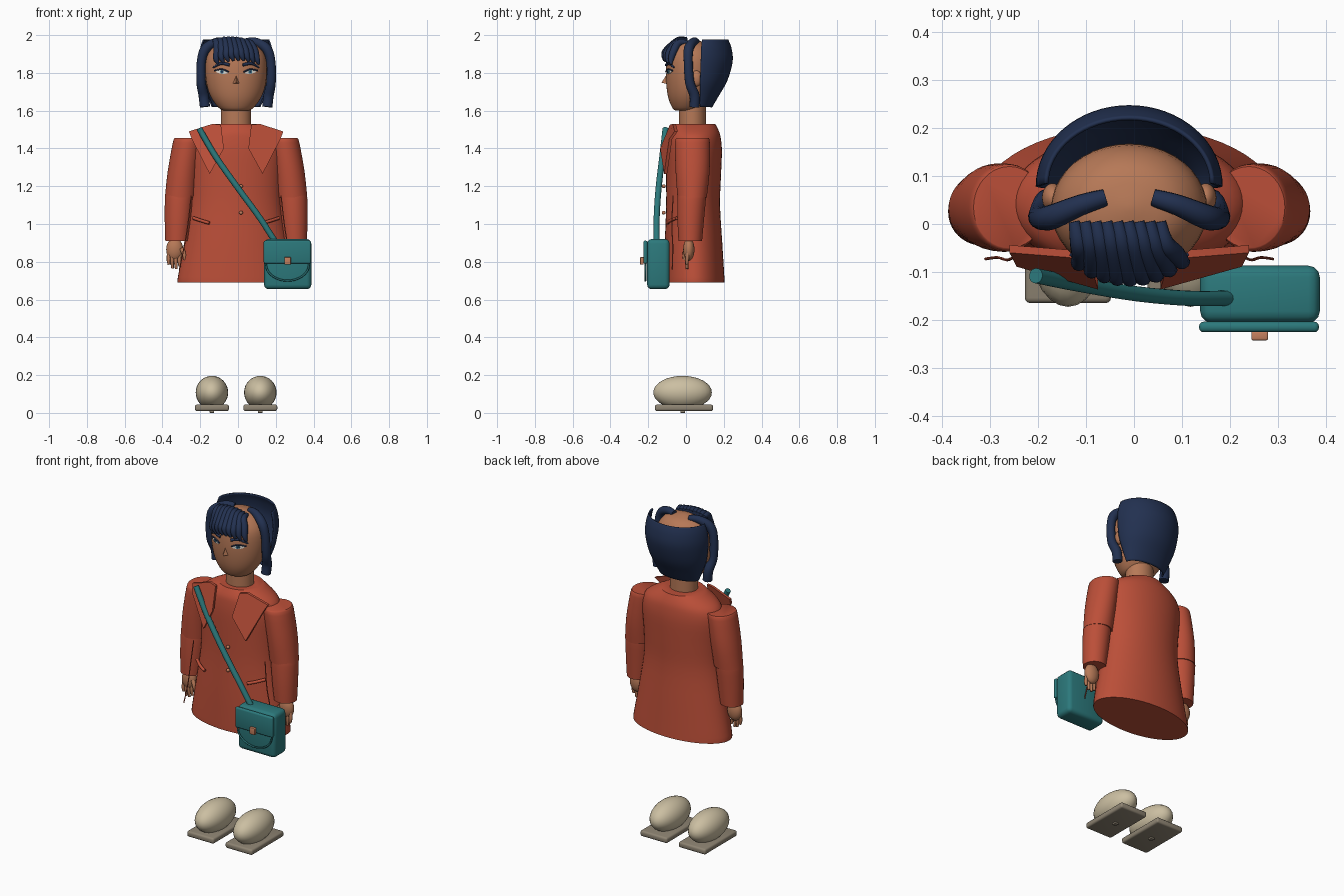
import bpy, bmesh, math
from mathutils import Vector

if "Cube" in bpy.data.objects:
    bpy.data.objects.remove(bpy.data.objects["Cube"])

CX = -0.01  # body symmetry axis


def mat(name, c):
    m = bpy.data.materials.new(name)
    m.diffuse_color = (*c, 1)
    m.use_nodes = True
    m.node_tree.nodes["Principled BSDF"].inputs["Base Color"].default_value = m.diffuse_color
    return m


COAT = mat("rust_coat", (0.50, 0.078, 0.04))
SKIN = mat("skin", (0.47, 0.19, 0.095))
HAIR = mat("navy_hair", (0.016, 0.03, 0.08))
TEAL = mat("teal_leather", (0.025, 0.19, 0.20))
SHOE = mat("cream_shoe", (0.60, 0.52, 0.36))
SOLE = mat("taupe_sole", (0.27, 0.23, 0.17))
COPPER = mat("copper", (0.55, 0.21, 0.11))
WHITE = mat("eye_white", (0.75, 0.72, 0.66))
IRIS = mat("eye_blue", (0.05, 0.20, 0.28))


def finish(name, bm, m, angle=40):
    bmesh.ops.recalc_face_normals(bm, faces=bm.faces)
    me = bpy.data.meshes.new(name)
    bm.to_mesh(me)
    bm.free()
    me.materials.append(m)
    ob = bpy.data.objects.new(name, me)
    bpy.context.collection.objects.link(ob)
    bpy.ops.object.select_all(action='DESELECT')
    bpy.context.view_layer.objects.active = ob
    ob.select_set(True)
    bpy.ops.object.shade_smooth_by_angle(angle=math.radians(angle))
    return ob


def loft(name, rings, m, closed=True, cap=True, angle=40):
    """Skin a list of equal-length point rings."""
    bm = bmesh.new()
    vs = [[bm.verts.new(p) for p in r] for r in rings]
    n = len(vs[0])
    for a, b in zip(vs, vs[1:]):
        for i in range(n if closed else n - 1):
            j = (i + 1) % n
            bm.faces.new((a[i], a[j], b[j], b[i]))
    if cap:
        bm.faces.new(vs[0])
        bm.faces.new(vs[-1])
    return finish(name, bm, m, angle)


def oval(x, y, z, rx, ry, n=40):
    return [(x + rx * math.cos(2 * math.pi * i / n), y + ry * math.sin(2 * math.pi * i / n), z) for i in range(n)]


def ball(name, c, r, m):
    bm = bmesh.new()
    bmesh.ops.create_uvsphere(bm, u_segments=28, v_segments=16, radius=1)
    for v in bm.verts:
        v.co = Vector([c[k] + r[k] * v.co[k] for k in range(3)])
    return finish(name, bm, m, 60)


def box(name, lo, hi, m, bevel):
    bm = bmesh.new()
    bmesh.ops.create_cube(bm, size=1)
    for v in bm.verts:
        v.co = Vector([lo[k] + (hi[k] - lo[k]) * (v.co[k] + .5) for k in range(3)])
    bmesh.ops.bevel(bm, geom=bm.edges[:], offset=bevel, segments=3, profile=.5, affect='EDGES')
    return finish(name, bm, m)


def smooth(pts, steps=6):
    """Catmull-Rom through points of any dimension."""
    p = [pts[0], *pts, pts[-1]]
    out = []
    for a, b, c, d in zip(p, p[1:], p[2:], p[3:]):
        for k in range(steps):
            t = k / steps
            out.append([.5 * (2 * q + (r - o) * t + (2 * o - 5 * q + 4 * r - s) * t * t
                        + (3 * q - o - 3 * r + s) * t ** 3) for o, q, r, s in zip(a, b, c, d)])
    return out + [list(pts[-1])]


def tube(name, pts, m, n=12):
    """Round tube through (x, y, z, radius) points."""
    p = smooth(pts)
    rings = []
    side = None
    for i, q in enumerate(p):
        t = (Vector(p[min(i + 1, len(p) - 1)][:3]) - Vector(p[max(i - 1, 0)][:3])).normalized()
        side = t.orthogonal() if side is None else side - t * side.dot(t)
        side.normalize()
        up = t.cross(side)
        rings.append([Vector(q[:3]) + q[3] * (side * math.cos(a) + up * math.sin(a))
                      for a in [2 * math.pi * k / n for k in range(n)]])
    return loft(name, rings, m, angle=50)


# Coat body: height, half width, front y, back y
coat = [(.69, .31, -.115, .205), (.72, .308, -.115, .203), (.90, .275, -.112, .192), (1.10, .243, -.105, .18),
        (1.25, .243, -.105, .185), (1.38, .252, -.105, .19), (1.45, .24, -.1, .185),
        (1.49, .20, -.092, .175), (1.53, .125, -.07, .155)]
loft("coat_body", [oval(CX, (f + b) / 2, z, w, (b - f) / 2, 56) for z, w, f, b in smooth(coat, 3)], COAT)

# Neck and head: height, radius, centre y
loft("neck", [oval(CX, .034, z, .08, .071) for z in (1.48, 1.68)], SKIN)
head_prof = smooth([(1.602, .07, .0), (1.615, .092, .005), (1.66, .127, .015), (1.72, .152, .025), (1.80, .163, .03),
                    (1.88, .157, .032), (1.93, .128, .034), (1.96, .085, .034), (1.975, .01, .034)], 3)
DEPTH = .84
loft("head", [oval(CX, y, z, r, r * DEPTH) for z, r, y in head_prof], SKIN, angle=60)


def face_y(x, z):
    for (z0, r0, y0), (z1, r1, y1) in zip(head_prof, head_prof[1:]):
        if z0 <= z <= z1:
            t = (z - z0) / (z1 - z0)
            r = r0 + (r1 - r0) * t
            return y0 + (y1 - y0) * t - DEPTH * math.sqrt(max(r * r - (x - CX) ** 2, 0))
    return 0


def face_disc(name, x, z, rx, rz, tilt, lift, m):
    ring = []
    for k in range(16):
        a = 2 * math.pi * k / 16
        u, v = rx * math.cos(a), rz * math.sin(a)
        ring.append((x + u, z + v + u * tilt))
    loft(name, [[(u, face_y(u, v) - h, v) for u, v in ring] for h in (lift, lift - .006)], m)


# Nose
bm = bmesh.new()
nv = [bm.verts.new(p) for p in ((CX, -.098, 1.80), (CX - .026, -.09, 1.742), (CX + .026, -.09, 1.742),
                                (CX, -.13, 1.747))]
for f in ((0, 1, 3), (0, 3, 2), (1, 2, 3), (0, 2, 1)):
    bm.faces.new([nv[k] for k in f])
finish("nose", bm, SKIN)

for s in (-1, 1):
    tag = "left" if s > 0 else "right"

    def P(x, y, z, *r):
        return (CX + s * x, y, z, *r)

    # Eyes, lids, brows and ears
    ex = CX + s * .075
    face_disc(tag + "_eye", ex, 1.806, .033, .011, s * .1, .004, WHITE)
    face_disc(tag + "_iris", ex, 1.806, .010, .010, 0, .006, IRIS)
    face_disc(tag + "_pupil", ex, 1.806, .005, .006, 0, .008, HAIR)
    tube(tag + "_eyelid", [(CX + s * x, face_y(CX + s * x, z) - .004, z, .004)
                           for x, z in ((.04, 1.805), (.075, 1.819), (.115, 1.812))], HAIR, 8)
    tube(tag + "_brow", [(CX + s * x, face_y(CX + s * x, z) - .003, z, r)
                         for x, z, r in ((.035, 1.842, .008), (.08, 1.85, .008), (.122, 1.828, .004))], HAIR, 8)
    ball(tag + "_ear", P(.16, .055, 1.77), (.022, .03, .042), SKIN)

    # Side hair lock
    tube(tag + "_hair_lock", [P(.05, .055, 1.965, .018), P(.10, .04, 1.965, .022), P(.16, .015, 1.93, .026),
                              P(.184, .012, 1.86, .024), P(.185, .02, 1.75, .025), P(.172, .045, 1.68, .027),
                              P(.165, .045, 1.62, .027)], HAIR, 14)

    # Sleeves: height, inner x, outer x, front y, back y
    upper = [(1.455, .175, .325, -.05, .12), (1.43, .178, .335, -.058, .126), (1.28, .20, .362, -.055, .125),
             (1.14, .215, .377, -.045, .11)]
    lower = [(1.165, .225, .372, -.042, .105), (1.13, .225, .377, -.045, .105), (1.02, .235, .378, -.045, .095),
             (.91, .248, .375, -.04, .085)]
    for part, prof in (("upper_sleeve", upper), ("lower_sleeve", lower)):
        loft(f"{tag}_{part}", [oval(CX + s * (a + b) / 2, (f + k) / 2, z, (b - a) / 2, (k - f) / 2)
                               for z, a, b, f, k in smooth(prof, 3)], COAT)

    # Hand, fingers and thumb
    ball(tag + "_palm", P(.325, .015, .865), (.045, .03, .06), SKIN)
    for k in range(4):
        x = .298 + k * .019
        tip = (.775, .762, .765, .785)[k]
        tube(f"{tag}_finger_{k}", [P(x, .01, .85, .011), P(x + .003, .005, .81, .010), P(x, .005, tip, .007)], SKIN, 8)
    tube(tag + "_thumb", [P(.29, 0, .87, .012), P(.275, -.008, .84, .011), P(.272, -.008, .81, .008)], SKIN, 8)

    # Lapel, pocket welt and side seam edge
    shape = [(.08, 1.525), (.125, 1.53), (.25, 1.49), (.235, 1.45), (.14, 1.265), (.065, 1.40)]
    loft(tag + "_lapel", [[P(x, -.155 + .28 * x - .05 * max(0, z - 1.45) / .08 * -1 + h, z) for x, z in shape]
                          for h in (0, .016)], COAT)
    tube(tag + "_pocket", [P(.142, -.10, 1.005, .009), P(.185, -.082, 1.018, .009), P(.228, -.05, 1.032, .009)], COAT, 8)
    tube(tag + "_coat_seam", [P(.238, -.068, 1.15, .003), P(.255, -.075, 1.0, .003), P(.275, -.07, .88, .003),
                              P(.30, -.073, .76, .003)], COAT, 6)

    # Shoe, sole and heel peg
    fx = CX + s * .128
    ball(tag + "_shoe", (fx, -.018, .108), (.086, .155, .088), SHOE)
    box(tag + "_sole", (fx - .09, -.165, .01), (fx + .09, .143, .044), SOLE, .011)
    box(tag + "_sole_peg", (fx - .012, -.03, 0), (fx + .012, -.005, .014), SOLE, .002)

# Back hair shell: height, half width, depth, front y
shell = smooth([(1.975, .172, .135, .085), (1.93, .186, .157, .08), (1.86, .191, .165, .078), (1.76, .178, .14, .075),
                (1.68, .15, .095, .075), (1.62, .125, .06, .075)], 4)
arc = [math.pi * k / 32 for k in range(33)]
hair = loft("back_hair", [[(CX + w * math.cos(a), y + d * math.sin(a), z) for a in arc] for z, w, d, y in shell],
            HAIR, closed=False, cap=False)
sol = hair.modifiers.new("thickness", 'SOLIDIFY')
sol.thickness = .008
sol.offset = 0

# Swept fringe strands
for i in range(9):
    t = i / 8
    x0, x1 = -.125 + .18 * t, -.115 + .215 * t
    drop = 1.845 + .02 * math.sin(math.pi * t)
    top = 1.955 + .022 * math.sin(math.pi * (.2 + .7 * t))
    front = face_y(x1, 1.86) - .012
    tube(f"fringe_{i}", [(x0, .005, top, .012), (x0 + .01, -.04, top - .005, .019),
                         ((x0 + x1) / 2 + .01, front + .015, 1.92, .02), (x1, front, drop + .03, .016),
                         (x1 + .012, front, drop, .006)], HAIR, 12)

# Coat buttons
for k, z in enumerate((1.20, 1.06)):
    ball(f"button_{k}", (.016, -.118, z), (.01, .01, .01), COPPER)

# Shoulder strap and satchel
tube("bag_strap", [(-.205, -.108, 1.505, .016), (-.12, -.125, 1.36, .016), (0, -.145, 1.19, .016),
                   (.11, -.155, 1.04, .016), (.195, -.155, .91, .016)], TEAL, 14)
box("bag_body", (.138, -.206, .655), (.388, -.087, .92), TEAL, .024)
box("bag_flap", (.136, -.226, .79), (.386, -.204, .912), TEAL, .009)
tube("bag_flap_trim", [(.262 - .115 * math.cos(math.pi * k / 8), -.215, .79 - .09 * math.sin(math.pi * k / 8), .005)
                       for k in range(9)], TEAL, 8)
box("bag_clasp", (.245, -.243, .785), (.28, -.224, .825), COPPER, .004)
